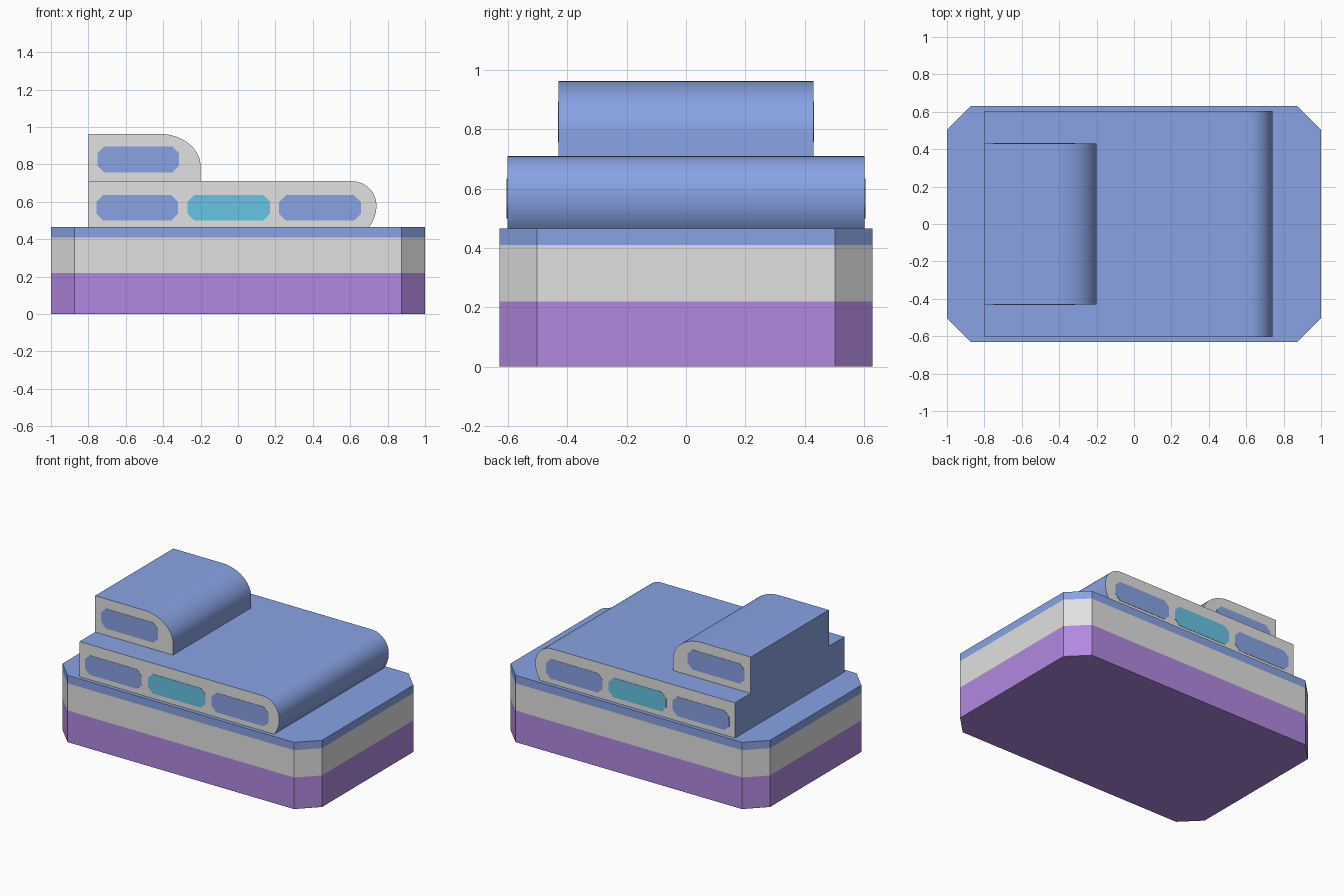
import bpy, bmesh, math

if "Cube" in bpy.data.objects:
    bpy.data.objects.remove(bpy.data.objects["Cube"])


def material(name, rgb):
    lin = [((c / 255 + 0.055) / 1.055) ** 2.4 for c in rgb]
    m = bpy.data.materials.new(name)
    m.diffuse_color = (*lin, 1)
    m.use_nodes = True
    m.node_tree.nodes["Principled BSDF"].inputs["Base Color"].default_value = m.diffuse_color
    return m


BLUE = material("soft blue", (137, 163, 228))
GREY = material("light grey", (225, 225, 225))
PURPLE = material("purple", (177, 137, 225))
TEAL = material("teal", (103, 196, 228))


def make_object(name, bm, mats):
    bmesh.ops.recalc_face_normals(bm, faces=bm.faces[:])
    me = bpy.data.meshes.new(name)
    bm.to_mesh(me)
    bm.free()
    ob = bpy.data.objects.new(name, me)
    bpy.context.collection.objects.link(ob)
    for m in mats:
        me.materials.append(m)
    return ob


def loft(rings):
    """Closed solid through rings of equal point count."""
    bm = bmesh.new()
    loops = [[bm.verts.new(p) for p in r] for r in rings]
    n = len(loops[0])
    for a, b in zip(loops, loops[1:]):
        for i in range(n):
            j = (i + 1) % n
            bm.faces.new((a[i], a[j], b[j], b[i]))
    bm.faces.new(loops[0])
    bm.faces.new(loops[-1])
    return bm


def octagon(x0, x1, y0, y1, c):
    return [(x0 + c, y0), (x1 - c, y0), (x1, y0 + c), (x1, y1 - c),
            (x1 - c, y1), (x0 + c, y1), (x0, y1 - c), (x0, y0 + c)]


def arc(cx, cz, rx, rz, a0, a1, n):
    return [(cx + rx * math.cos(a0 + (a1 - a0) * i / n),
             cz + rz * math.sin(a0 + (a1 - a0) * i / n)) for i in range(n + 1)]


def extrude_y(profile, y0, y1):
    return loft([[(x, y, z) for x, z in profile] for y in (y0, y1)])


# Hull: chamfered slab in three colour bands
outline = octagon(-1, 1, -0.63, 0.63, 0.127)
bm = loft([[(x, y, z) for x, y in outline] for z in (0, 0.22, 0.41, 0.465)])
for f in bm.faces:
    z = f.calc_center_median().z
    f.material_index = 0 if z < 0.22 else 1 if z < 0.41 else 2
make_object("hull", bm, [PURPLE, GREY, BLUE])


# Decks: blue roof and ends, grey front and back walls
def deck(name, profile, half_width):
    bm = extrude_y(profile, -half_width, half_width)
    bm.normal_update()
    for f in bm.faces:
        f.material_index = 1 if abs(f.normal.y) > 0.9 else 0
    ob = make_object(name, bm, [BLUE, GREY])
    bpy.ops.object.select_all(action='DESELECT')
    ob.select_set(True)
    bpy.context.view_layer.objects.active = ob
    bpy.ops.object.shade_smooth_by_angle(angle=math.radians(30))


Q = math.pi / 2
lower = ([(-0.8, 0.465)]
         + arc(0.61, 0.58, 0.13, 0.16, -math.asin(0.115 / 0.16), 0, 8)
         + arc(0.61, 0.58, 0.13, 0.13, 0, Q, 12)[1:] + [(-0.8, 0.71)])
deck("lower_deck", lower, 0.603)
upper = ([(-0.8, 0.71), (-0.2, 0.71)]
         + arc(-0.42, 0.79, 0.22, 0.173, 0, Q, 16) + [(-0.8, 0.963)])
deck("upper_deck", upper, 0.43)


# Windows: thin chamfered plates on the front and back walls
def windows(name, x0, x1, z0, z1, wall, mat):
    shape = octagon(x0, x1, z0, z1, 0.036)
    for label, s in (("front", -1), ("back", 1)):
        bm = extrude_y(shape, s * (wall - 0.002), s * (wall + 0.002))
        make_object(f"{name}_{label}", bm, [mat])


windows("lower_window_left", -0.757, -0.32, 0.50, 0.635, 0.603, BLUE)
windows("lower_window_middle", -0.27, 0.172, 0.50, 0.635, 0.603, TEAL)
windows("lower_window_right", 0.22, 0.657, 0.50, 0.635, 0.603, BLUE)
windows("upper_window", -0.752, -0.315, 0.757, 0.895, 0.43, BLUE)
